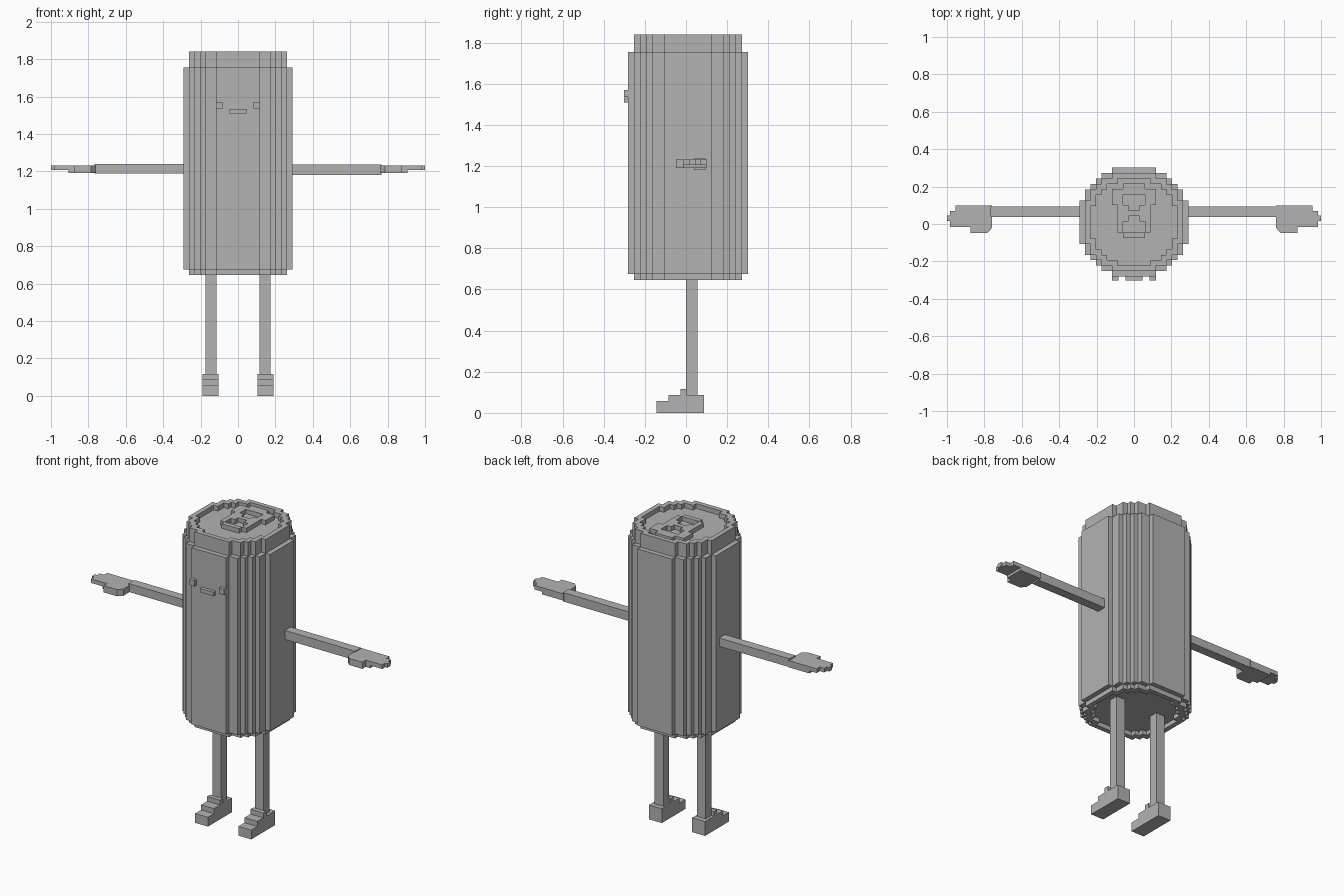
import bpy, bmesh

if "Cube" in bpy.data.objects:
    bpy.data.objects.remove(bpy.data.objects["Cube"])

V = 0.0291          # width of one block step
CY = 0.01           # the body sits slightly behind the centre

grey = bpy.data.materials.new("plain grey")
grey.diffuse_color = (0.45, 0.45, 0.45, 1)
grey.use_nodes = True
grey.node_tree.nodes["Principled BSDF"].inputs["Base Color"].default_value = grey.diffuse_color


def finish(name, bm):
    bmesh.ops.recalc_face_normals(bm, faces=bm.faces)
    me = bpy.data.meshes.new(name)
    bm.to_mesh(me)
    bm.free()
    me.materials.append(grey)
    ob = bpy.data.objects.new(name, me)
    bpy.context.collection.objects.link(ob)
    return ob


def stepped_ring(steps):
    """Closed stepped circle outline from (half x, half y) corners."""
    q = []
    for i, (a, b) in enumerate(steps):
        q.append((a, b))
        if i + 1 < len(steps):
            q.append((steps[i + 1][0], b))
    pts = q + [(-x, y) for x, y in q[::-1]]
    pts += [(-x, -y) for x, y in q] + [(x, -y) for x, y in q[::-1]]
    return [(x * V, y * V + CY) for x, y in pts]


def loft(name, sections):
    """Join outlines with equal point counts, capping both ends."""
    bm = bmesh.new()
    rings = [[bm.verts.new((x, y, z)) for x, y in pts] for pts, z in sections]
    n = len(rings[0])
    for r, s in zip(rings, rings[1:]):
        for i in range(n):
            j = (i + 1) % n
            bm.faces.new((r[i], r[j], s[j], s[i]))
    bm.faces.new(rings[0][::-1])
    bm.faces.new(rings[-1])
    return finish(name, bm)


def boxes(name, items):
    """Blocks given as x0, x1, y0, y1, z0, z1."""
    bm = bmesh.new()
    for x0, x1, y0, y1, z0, z1 in items:
        for v in bmesh.ops.create_cube(bm, size=1)["verts"]:
            v.co = (x1 if v.co.x > 0 else x0, y1 if v.co.y > 0 else y0,
                    z1 if v.co.z > 0 else z0)
    return finish(name, bm)


def prism(name, pts, z0, z1):
    return loft(name, [(pts, z0), (pts, z1)])


# Can body with recessed lid and base rims
wall = stepped_ring([(10, 4), (9, 6), (8, 7), (7, 8), (6, 9), (4, 10)])
rim = stepped_ring([(9, 4), (8, 6), (7, 7), (6, 8), (4, 9)])
inner = stepped_ring([(8, 3), (7, 5), (6, 6), (5, 7), (3, 8)])
loft("body", [(wall, 0.675), (wall, 1.755)])
loft("lid", [(rim, 1.75), (rim, 1.84), (inner, 1.84), (inner, 1.811)])
loft("base_rim", [(rim, 0.68), (rim, 0.647), (inner, 0.647), (inner, 0.674)])

# Pull tab on the lid, one block per mark, back row first
tab = ["..####..",
       "########",
       "##....##",
       "##....##",
       ".##..##.",
       ".######.",
       ".##..##.",
       ".#....#.",
       ".#....#.",
       "..####.."]
cells = []
for r, row in enumerate(tab):
    y = 0.217 - r * V
    c = 0
    while c < 8:
        e = c
        while e < 8 and row[e] == "#":
            e += 1
        if e > c:
            cells.append(((c - 4) * V, (e - 4) * V, y - V, y, 1.808, 1.838))
        c = e + 1
boxes("pull_tab", cells)

# Face
boxes("mouth", [(-0.045, 0.045, -0.302, -0.27, 1.51, 1.533)])

# Paired parts
hand = [(0.76, 0.10), (0.955, 0.10), (0.955, 0.07), (0.985, 0.07),
        (0.985, 0.045), (1.0, 0.045), (1.0, 0.015), (0.985, 0.015),
        (0.985, -0.015), (0.875, -0.015), (0.875, -0.048),
        (0.785, -0.048), (0.76, -0.022)]
palm = [(0.76, 0.10), (0.905, 0.10), (0.905, -0.015), (0.875, -0.015),
        (0.875, -0.048), (0.785, -0.048), (0.76, -0.022)]


def pair(x0, x1, s):
    return (x0, x1) if s > 0 else (-x1, -x0)


for s, side in ((-1, "left"), (1, "right")):
    boxes(side + "_eye", [(*pair(0.083, 0.117, s), -0.302, -0.27, 1.535, 1.57)])
    dz = -0.004 * s
    boxes(side + "_arm", [(*pair(0.27, 0.767, s), 0.038, 0.094, 1.185 + dz, 1.238 + dz / 2)])
    prism(side + "_hand", [(x * s, y) for x, y in hand], 1.206, 1.231)
    prism(side + "_palm", [(x * s, y) for x, y in palm], 1.19, 1.207)
    boxes(side + "_leg", [(*pair(0.114, 0.173, s), 0.0, 0.057, 0.08, 0.68)])
    # Stepped shoe
    fx = pair(0.103, 0.19, s)
    boxes(side + "_shoe", [(*fx, -0.143, 0.087, 0, 0.057),
                           (*fx, -0.085, 0.087, 0.057, 0.088),
                           (*fx, -0.027, 0.002, 0.088, 0.117)])
